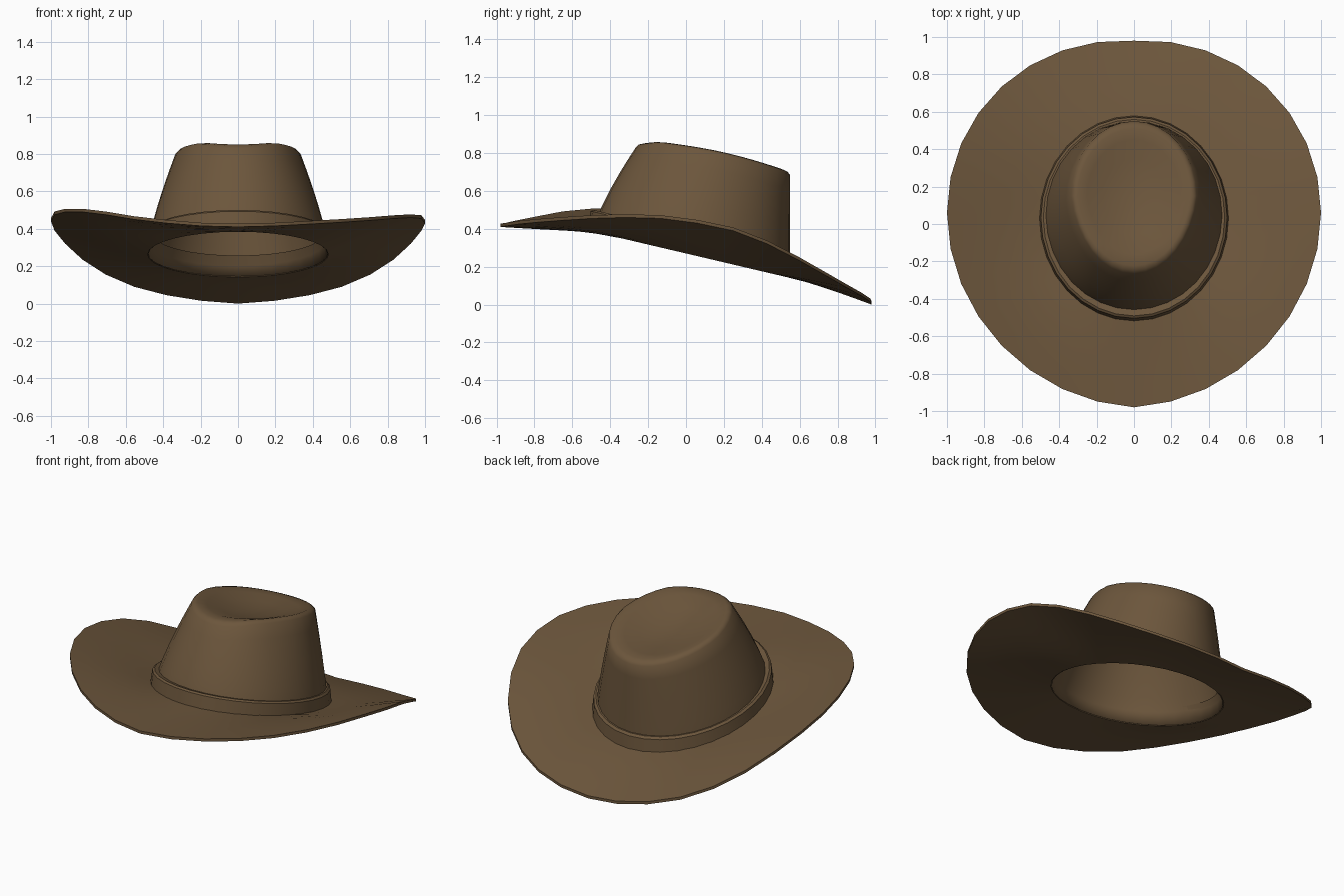
import bpy, bmesh, math

if "Cube" in bpy.data.objects:
    bpy.data.objects.remove(bpy.data.objects["Cube"])

N = 32
felt = bpy.data.materials.new("brown felt")
felt.diffuse_color = (0.150, 0.093, 0.045, 1)
felt.use_nodes = True
felt.node_tree.nodes["Principled BSDF"].inputs["Base Color"].default_value = felt.diffuse_color


def loft(name, rings, closed=False, tip=None, angle=40):
    """Skin a stack of rings; join last to first if closed, or end in a tip point."""
    bm = bmesh.new()
    vs = [[bm.verts.new(p) for p in r] for r in rings]
    pairs = list(zip(vs, vs[1:])) + ([(vs[-1], vs[0])] if closed else [])
    for a, b in pairs:
        for i in range(N):
            j = (i + 1) % N
            bm.faces.new((a[i], a[j], b[j], b[i]))
    if tip:
        t = bm.verts.new(tip)
        for i in range(N):
            bm.faces.new((vs[-1][i], vs[-1][(i + 1) % N], t))
    bmesh.ops.recalc_face_normals(bm, faces=bm.faces)
    if tip:  # open shell: make sure the top faces up
        bm.normal_update()
        if max(bm.faces, key=lambda f: f.normal.z ** 2).normal.z < 0:
            bmesh.ops.reverse_faces(bm, faces=bm.faces)
    me = bpy.data.meshes.new(name)
    bm.to_mesh(me)
    bm.free()
    me.materials.append(felt)
    ob = bpy.data.objects.new(name, me)
    bpy.context.collection.objects.link(ob)
    bpy.ops.object.select_all(action='DESELECT')
    ob.select_set(True)
    bpy.context.view_layer.objects.active = ob
    bpy.ops.object.shade_smooth_by_angle(angle=math.radians(angle))
    return ob


def ang(i):  # starts at the back (+y), goes round by the right side (+x)
    return 2 * math.pi * i / N


def plane(y):  # tilted head opening
    return 0.27 - 0.235 * y


def oval(rx, ry, cy, lift):
    pts = []
    for i in range(N):
        y = cy + ry * math.cos(ang(i))
        pts.append((rx * math.sin(ang(i)), y, plane(y) + lift))
    return pts


# Brim: edge heights from back to front, the left side curls a little more
right = [0, .015, .045, .09, .155, .235, .32, .39, .43, .455, .46, .455, .445, .435, .425, .415, .41]
left = right[:8] + [.44, .475, .49, .49, .475, .45, .43, .415, .41]


def brim_ring(t, top):
    pts = []
    for i, (x, y, z) in enumerate(oval(.483, .515, .03, 0)):
        s, c = math.sin(ang(i)), math.cos(ang(i))
        ex, ey = s, .98 * c + .06 * abs(s)
        ez = right[i] if i <= 16 else left[N - i]
        thick = (.03 - .013 * t) if top else 0
        pts.append((x + (ex - x) * t, y + (ey - y) * t, z + (ez - z) * t ** 1.15 + thick))
    return pts


steps = [0, .2, .4, .6, .8, 1]
loft("brim", [brim_ring(t, False) for t in steps] +
     [brim_ring(t, True) for t in reversed(steps)], closed=True)


# Crown: oval base blending to an egg-shaped, sloping, dented top
def egg(i, k=1.0):
    s, c = math.sin(ang(i)), math.cos(ang(i))
    x = .335 * s * (1 - .10 * max(0, -c) * abs(s))
    return x * k, .15 + (.40 if c > 0 else .415) * c * k


def top_z(x, y):
    return min(.80 - .21 * y, .83) + .03 * (x / .33) ** 2


def crown_ring(s):
    pts = []
    for i, (x, y, z) in enumerate(oval(.49, .52, .03, .005)):
        ex, ey = egg(i)
        f = s ** 1.3
        pts.append((x + (ex - x) * f, y + (ey - y) * f, z + (top_z(ex, ey) - z) * s))
    return pts


def top_ring(k, lift):
    return [(x, y, top_z(x, y) + lift) for x, y in (egg(i, k) for i in range(N))]


rings = [crown_ring(s) for s in (0, .15, .3, .5, .7, .85, 1)]
rings += [top_ring(k, h) for k, h in ((.96, .015), (.9, .021), (.75, .012), (.5, -.008), (.25, -.02))]
crown = loft("crown", rings, tip=(0, .15, top_z(0, .15) - .025), angle=50)
sol = crown.modifiers.new("thickness", 'SOLIDIFY')
sol.thickness = .012
sol.offset = -1

# Hat band hugging the base of the crown
loft("hat_band", [oval(.508, .55, .03, .01), oval(.498, .538, .034, .105),
                  oval(.485, .525, .034, .115), oval(.455, .49, .034, .110),
                  oval(.488, .52, .03, .015)], closed=True, angle=35)
